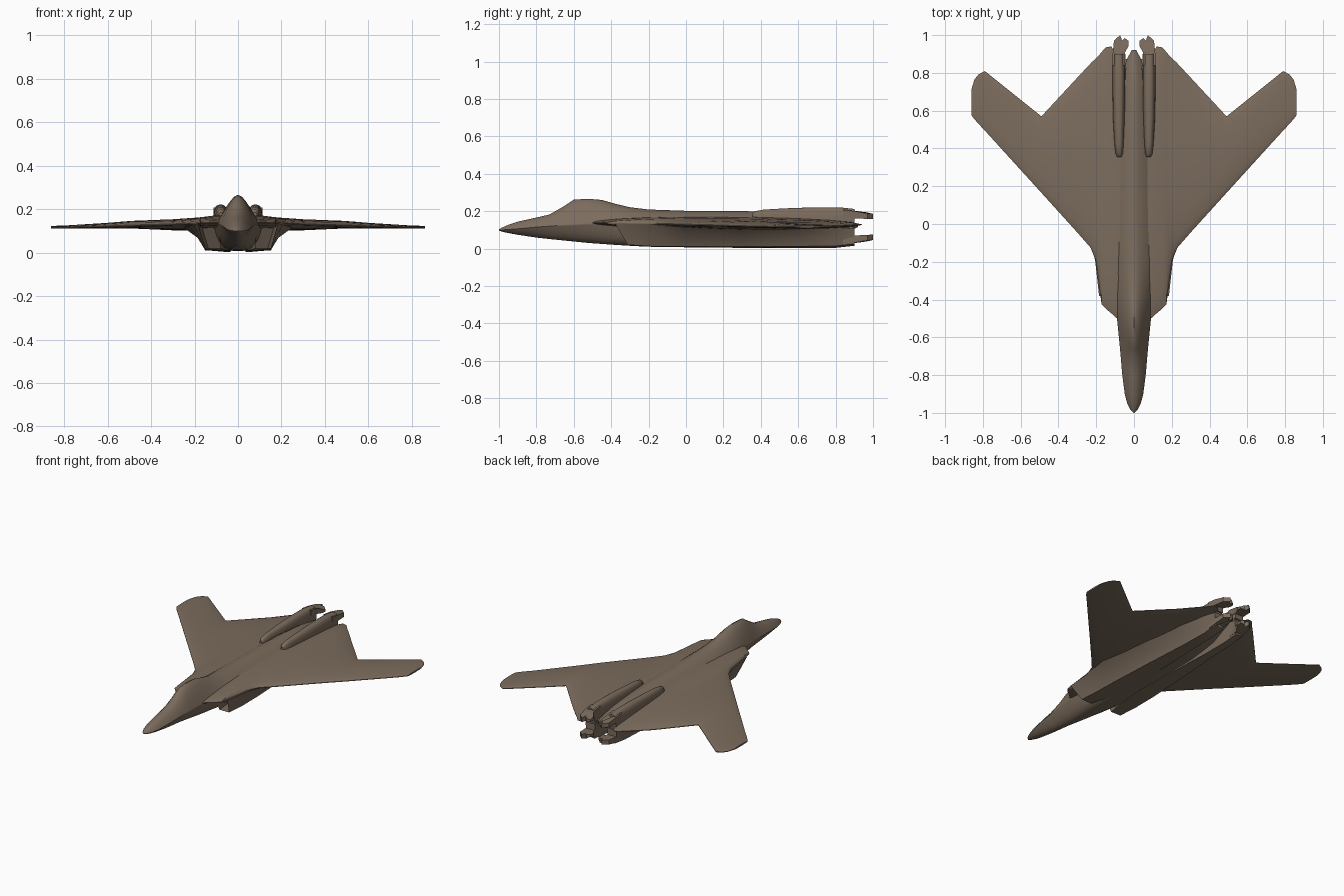
import bpy, bmesh, math

paint = bpy.data.materials.new("brown_paint")
paint.diffuse_color = (0.2, 0.15, 0.11, 1)


def finish(name, bm, mirror=False, angle=35):
    bmesh.ops.remove_doubles(bm, verts=bm.verts, dist=0.0002)
    bmesh.ops.recalc_face_normals(bm, faces=bm.faces)
    me = bpy.data.meshes.new(name)
    bm.to_mesh(me)
    bm.free()
    me.materials.append(paint)
    for p in me.polygons:
        p.use_smooth = True
    me.set_sharp_from_angle(angle=math.radians(angle))
    ob = bpy.data.objects.new(name, me)
    bpy.context.collection.objects.link(ob)
    if mirror:
        ob.modifiers.new("mirror", 'MIRROR')
    return ob


def loft(rings, cap_start=True, cap_end=True):
    """Skin a list of equal-length closed rings; returns bmesh and start cap."""
    bm = bmesh.new()
    vs = [[bm.verts.new(p) for p in r] for r in rings]
    n = len(rings[0])
    for a, b in zip(vs, vs[1:]):
        for i in range(n):
            j = (i + 1) % n
            bm.faces.new((a[i], a[j], b[j], b[i]))
    start = bm.faces.new(vs[0]) if cap_start else None
    if cap_end:
        bm.faces.new(vs[-1])
    return bm, start


# Fuselage with canopy and spine: y, half width, top, middle, bottom, top power, bottom power
body = [(-1.0, .003, .103, .10, .097, 2, 2), (-.985, .018, .112, .10, .091, 2, 2),
        (-.95, .036, .127, .102, .083, 2, 2), (-.9, .049, .144, .106, .074, 2, 2),
        (-.8, .062, .166, .115, .059, 2, 2), (-.73, .068, .182, .12, .051, 1.9, 2),
        (-.66, .074, .222, .125, .044, 1.7, 2), (-.6, .08, .262, .128, .038, 1.7, 2.2),
        (-.52, .088, .266, .132, .03, 1.7, 2.5), (-.45, .095, .26, .135, .025, 1.65, 3),
        (-.38, .1, .24, .135, .02, 1.6, 3.5), (-.3, .105, .221, .135, .015, 1.6, 4),
        (-.2, .115, .209, .135, .01, 1.6, 4), (0, .12, .202, .135, .008, 1.6, 4),
        (.3, .12, .2, .135, .008, 1.5, 4), (.5, .1, .198, .135, .012, 1.5, 4),
        (.7, .08, .185, .133, .03, 1.5, 3), (.85, .05, .16, .13, .08, 1.6, 2),
        (.92, .012, .13, .122, .115, 2, 2)]
rings = []
for y, w, zt, zm, zb, p, q in body:
    ring = []
    for k in range(32):
        a = 2 * math.pi * k / 32
        u = math.cos(a)
        z = zm + (zt - zm) * (1 - abs(u) ** p) if k <= 16 else zm - (zm - zb) * (1 - abs(u) ** q)
        ring.append((w * u, y, z))
    rings.append(ring)
finish("fuselage", loft(rings)[0], angle=50)

# Blended wing: x, leading y, trailing y, edge z, upper and lower thickness
wing = [(0, -.5, .86, .138, .036, .03), (.09, -.5, .89, .138, .036, .03),
        (.12, -.473, .94, .138, .034, .03), (.15, -.448, .935, .137, .031, .029),
        (.172, -.425, .91, .137, .029, .028), (.18, -.36, .9, .136, .028, .027),
        (.2, -.2, .88, .135, .028, .026), (.23, -.125, .85, .133, .028, .024),
        (.3, -.045, .775, .13, .026, .02), (.49, .165, .57, .125, .019, .012),
        (.6, .286, .658, .121, .014, .009), (.79, .495, .81, .116, .007, .004),
        (.825, .532, .79, .116, .006, .004), (.845, .555, .765, .116, .005, .004),
        (.86, .575, .715, .116, .004, .003)]
fr = [0, .02, .06, .12, .2, .32, .45, .6, .75, .88, .96, 1]
rings = []
for x, y0, y1, zc, tu, tl in wing:
    up = [(x, y0 + (y1 - y0) * f, zc - .01 * f * (x < .4) + .002 + tu * (4 * f * (1 - f)) ** .6) for f in fr]
    lo = [(x, y0 + (y1 - y0) * f, zc - .01 * f * (x < .4) - .002 - tl * (4 * f * (1 - f)) ** .6) for f in fr]
    rings.append(up + lo[::-1])
finish("wing", loft(rings, cap_start=False)[0], True)

# Intake trunks under the wing with raked, hollow mouths:
# y at top, y at bottom, then x, z of inner top, outer top, outer middle, outer bottom, inner bottom
trunk = [(-.38, -.31, [(.09, .135), (.185, .135), (.17, .08), (.152, .02), (.08, .018)]),
         (-.2, -.18, [(.08, .13), (.205, .128), (.178, .075), (.153, .012), (.05, .01)]),
         (0, 0, [(.03, .125), (.25, .115), (.186, .068), (.15, .01), (.03, .007)]),
         (.3, .3, [(.03, .12), (.24, .115), (.165, .065), (.135, .01), (.035, .004)]),
         (.6, .6, [(.03, .12), (.19, .115), (.135, .062), (.115, .012), (.045, .002)]),
         (.8, .8, [(.04, .12), (.14, .112), (.118, .06), (.108, .014), (.048, .004)]),
         (.9, .9, [(.045, .115), (.115, .11), (.112, .06), (.105, .025), (.05, .015)])]
rings = []
for yt, yb, pts in trunk:
    rings.append([(x, yt + (yb - yt) * (.135 - z) / .117 if yt != yb else yt, z) for x, z in pts])
bm, mouth = loft(rings)
bmesh.ops.inset_region(bm, faces=[mouth], thickness=.005)
deep = bmesh.ops.extrude_discrete_faces(bm, faces=[mouth])["faces"]
bmesh.ops.translate(bm, verts=deep[0].verts[:], vec=(-.015, .15, 0))
finish("intake_trunk", bm, True, 40)

# Upper engine humps: y, centre x, half width, top z
hump = [(.355, .078, .012, .185), (.37, .078, .02, .2), (.42, .079, .025, .209),
        (.55, .08, .031, .216), (.7, .08, .034, .221), (.82, .08, .034, .221), (.9, .08, .031, .212)]
rings = []
for y, cx, w, zt in hump:
    rings.append([(cx + w * math.copysign(abs(math.cos(a)) ** .7, math.cos(a)), y,
                   .13 + (zt - .13) * max(0, math.sin(a)) ** .6)
                  for a in [math.pi * k / 14 for k in range(15)]])
finish("engine_hump", loft(rings)[0], True)

# Notched nozzle flaps, one above and one below each exhaust
plan = [(.047, .84), (.113, .84), (.113, .9), (.106, .97), (.074, 1.0),
        (.062, .97), (.05, .985), (.03, .97), (.03, .94), (.047, .91)]
for name, sign, mid in (("upper_nozzle_flap", 1, .12), ("lower_nozzle_flap", -1, .112)):
    outer, inner = [], []
    for x, y in plan:
        t = max(0, (y - .84) / .16)
        side = .012 * (abs(x - .078) / .035) ** 2
        outer.append((x, y, mid + sign * (.1 - .034 * t ** 1.6 - side)))
        inner.append((x, y, mid + sign * (.045 - .008 * t)))
    finish(name, loft([outer, inner])[0], True, 30)

# Inner exhaust block closing the gap between flaps
rings = [[(.05, y, .06), (.11, y, .06), (.11, y, .17), (.05, y, .17)] for y in (.8, .89)]
bm, _ = loft(rings)
finish("exhaust_block", bm, True)
